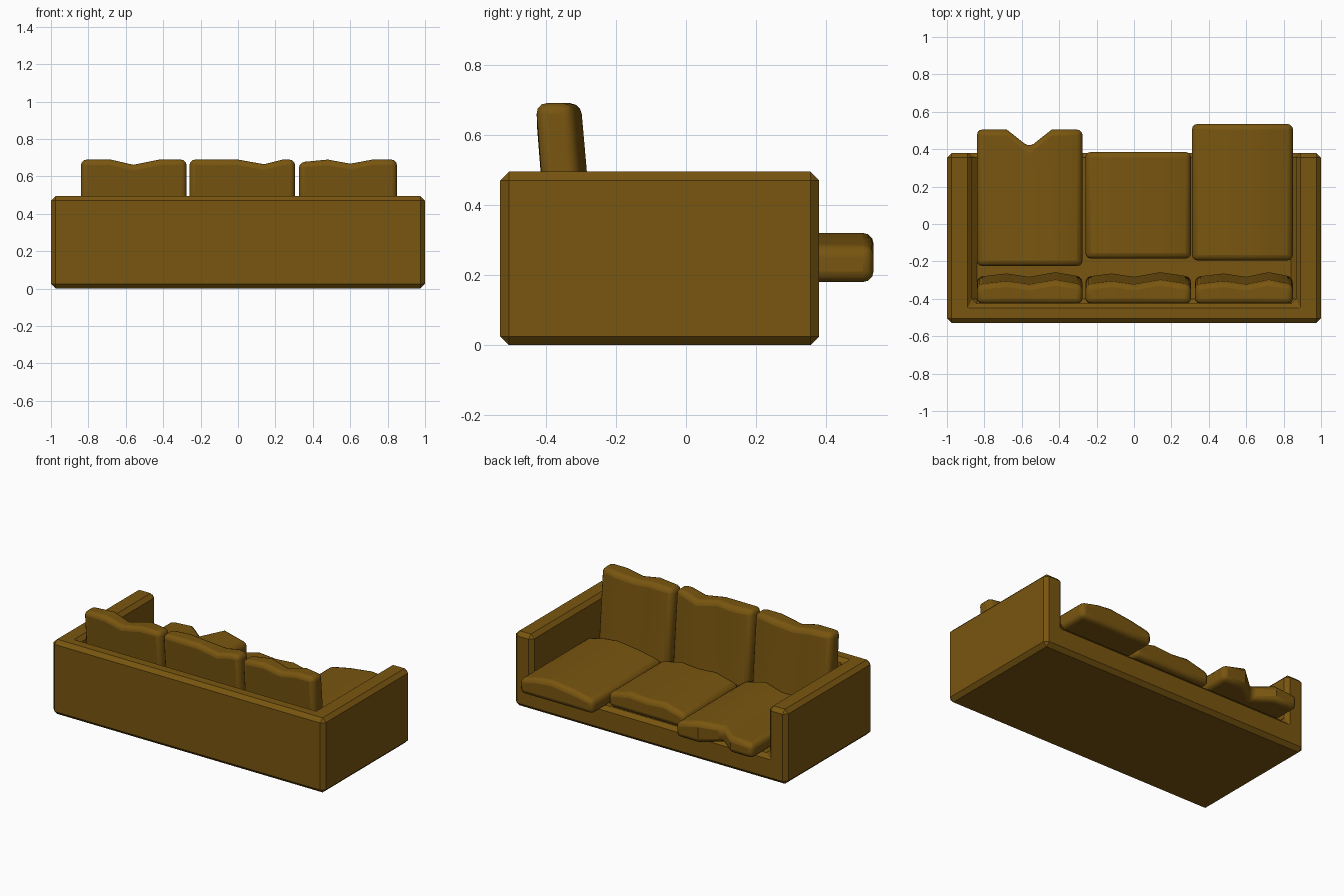
import bpy, bmesh

cube = bpy.data.objects.get("Cube")
if cube:
    bpy.data.objects.remove(cube, do_unlink=True)

fabric = bpy.data.materials.new("brown_fabric")
fabric.use_nodes = True
fabric.diffuse_color = (0.19, 0.092, 0.005, 1)
fabric.node_tree.nodes["Principled BSDF"].inputs["Base Color"].default_value = fabric.diffuse_color


def finish(name, bm, width, segments, smooth):
    """Turn a bmesh into a bevelled object."""
    bmesh.ops.recalc_face_normals(bm, faces=bm.faces)
    mesh = bpy.data.meshes.new(name)
    bm.to_mesh(mesh)
    bm.free()
    mesh.materials.append(fabric)
    ob = bpy.data.objects.new(name, mesh)
    bpy.context.collection.objects.link(ob)
    bevel = ob.modifiers.new("Bevel", "BEVEL")
    bevel.width, bevel.segments = width, segments
    bevel.limit_method, bevel.angle_limit = "ANGLE", 0.8
    if smooth:
        bpy.ops.object.select_all(action="DESELECT")
        ob.select_set(True)
        bpy.context.view_layer.objects.active = ob
        bpy.ops.object.shade_smooth_by_angle(angle=0.6)
    return ob


def loft(name, sections):
    """Join four-point (y, z) sections placed along x into a padded cushion."""
    bm = bmesh.new()
    rings = [[bm.verts.new((x, y, z)) for y, z in pts] for x, pts in sections]
    for a, b in zip(rings, rings[1:]):
        for i in range(4):
            j = (i + 1) % 4
            bm.faces.new((a[i], a[j], b[j], b[i]))
    bm.faces.new(rings[0])
    bm.faces.new(rings[-1])
    return finish(name, bm, 0.03, 3, True)


def seat(name, back, stations):
    """Stations are (x, front edge, top height)."""
    loft(name, [(x, [(back, 0.18), (front, 0.18), (front, top), (back, top)])
                for x, front, top in stations])


def backrest(name, stations):
    """Stations are (x, top height, bulge); the cushion leans back slightly."""
    low = 0.18
    loft(name, [(x, [(-0.39, low), (-0.28 + bulge, low),
                     (-0.325 + bulge, top), (-0.428, top)])
                for x, top, bulge in stations])


# Frame: solid base with a raised U of two arms and a back
xs, ys = (-1, -0.865, 0.865, 1), (-0.53, -0.425, 0.38)
bm = bmesh.new()
grid = [[bm.verts.new((x, y, 0)) for y in ys] for x in xs]
for i in range(3):
    for j in range(2):
        bm.faces.new((grid[i][j], grid[i + 1][j], grid[i + 1][j + 1], grid[i][j + 1]))


def raise_faces(faces, height):
    out = bmesh.ops.extrude_face_region(bm, geom=faces)["geom"]
    verts = [g for g in out if isinstance(g, bmesh.types.BMVert)]
    bmesh.ops.translate(bm, verts=verts, vec=(0, 0, height))
    return [g for g in out if isinstance(g, bmesh.types.BMFace)]


def in_well(face):
    c = face.calc_center_median()
    return abs(c.x) < 0.5 and c.y > -0.4


bottom = list(bm.faces)
top = raise_faces(bottom, 0.17)
rim = [f for f in top if not in_well(f)]
raise_faces(rim, 0.325)
bmesh.ops.delete(bm, geom=[f for f in rim if f.is_valid], context="FACES")
bmesh.ops.recalc_face_normals(bm, faces=bm.faces)
bmesh.ops.dissolve_limit(bm, angle_limit=0.01, verts=bm.verts, edges=bm.edges)
finish("sofa_frame", bm, 0.025, 1, False)

# Seat cushions, the right one with a notched front
seat("seat_right", -0.225, [(-0.84, 0.505, 0.275), (-0.68, 0.505, 0.285), (-0.56, 0.41, 0.285),
                            (-0.44, 0.505, 0.32), (-0.275, 0.505, 0.28)])
seat("seat_middle", -0.185, [(-0.26, 0.385, 0.27), (-0.1, 0.385, 0.31), (0.02, 0.385, 0.3),
                             (0.15, 0.385, 0.31), (0.305, 0.385, 0.275)])
seat("seat_left", -0.195, [(0.31, 0.535, 0.27), (0.46, 0.535, 0.3), (0.62, 0.535, 0.32),
                           (0.72, 0.535, 0.31), (0.85, 0.535, 0.28)])

# Back cushions with a wavy top edge
backrest("back_cushion_right", [(-0.84, 0.69, 0), (-0.68, 0.69, 0.018), (-0.56, 0.662, 0),
                                (-0.42, 0.69, 0.025), (-0.275, 0.69, 0)])
backrest("back_cushion_middle", [(-0.26, 0.69, 0), (-0.12, 0.69, 0.018), (0, 0.69, 0),
                                 (0.14, 0.665, 0.025), (0.24, 0.69, 0.01), (0.305, 0.69, 0)])
backrest("back_cushion_left", [(0.325, 0.675, 0), (0.48, 0.69, 0.018), (0.6, 0.668, 0),
                               (0.72, 0.69, 0.025), (0.85, 0.69, 0)])
